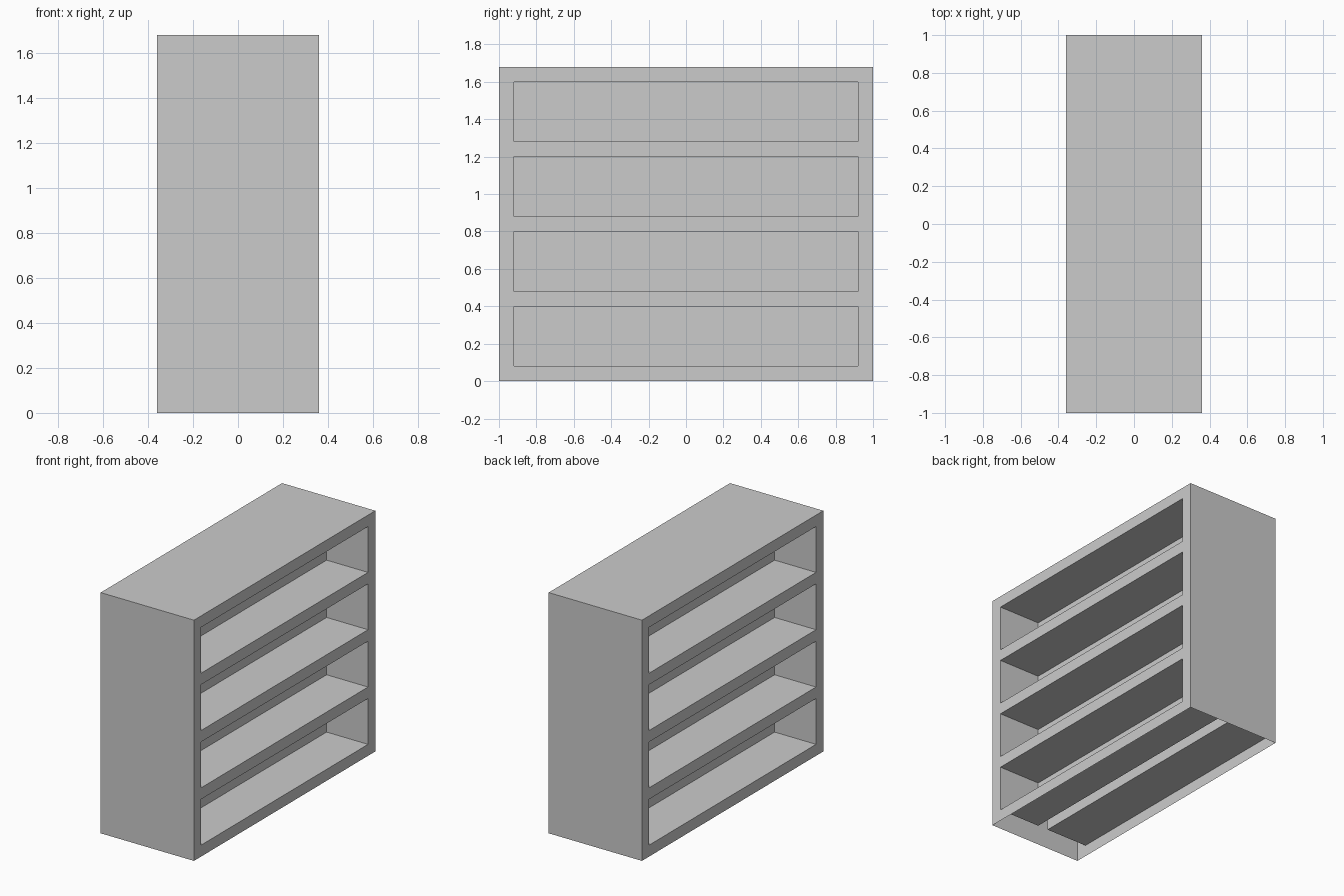
import bpy, bmesh
from mathutils import Vector

if "Cube" in bpy.data.objects:
    bpy.data.objects.remove(bpy.data.objects["Cube"])

W, L, H = 0.72, 2.0, 1.68       # overall size in x, y, z
T, GAP, DEPTH = 0.08, 0.32, 0.32  # board thickness, compartment height and depth
ROWS = 4

# Outer case
bm = bmesh.new()
bmesh.ops.create_cube(bm, size=1)
bmesh.ops.scale(bm, vec=(W, L, H), verts=bm.verts)
bmesh.ops.translate(bm, vec=(0, 0, H / 2), verts=bm.verts)


def cut(point, normal):
    geom = bm.verts[:] + bm.edges[:] + bm.faces[:]
    bmesh.ops.bisect_plane(bm, geom=geom, plane_co=point, plane_no=normal, dist=1e-5)


# Lines of the compartment openings
for s in (-1, 1):
    cut(Vector((0, s * (L / 2 - T), 0)), Vector((0, 1, 0)))
bottoms = [T + i * (GAP + T) for i in range(ROWS)]
for z in bottoms:
    cut(Vector((0, 0, z)), Vector((0, 0, 1)))
    cut(Vector((0, 0, z + GAP)), Vector((0, 0, 1)))


# Compartments pushed in from both long sides
def is_opening(f):
    c = f.calc_center_median()
    return (abs(f.normal.x) > 0.9 and abs(c.y) < 0.01
            and any(z < c.z < z + GAP for z in bottoms))


bm.normal_update()
openings = [f for f in bm.faces if is_opening(f)]
bmesh.ops.inset_individual(bm, faces=openings, thickness=0, depth=-DEPTH)

# The hollow case is open underneath
bm.normal_update()
under = [f for f in bm.faces if all(v.co.z < 1e-4 for v in f.verts)]
bmesh.ops.delete(bm, geom=under, context='FACES')

mesh = bpy.data.meshes.new("double_sided_shelf")
bm.to_mesh(mesh)
bm.free()
shelf = bpy.data.objects.new("double_sided_shelf", mesh)
bpy.context.collection.objects.link(shelf)
